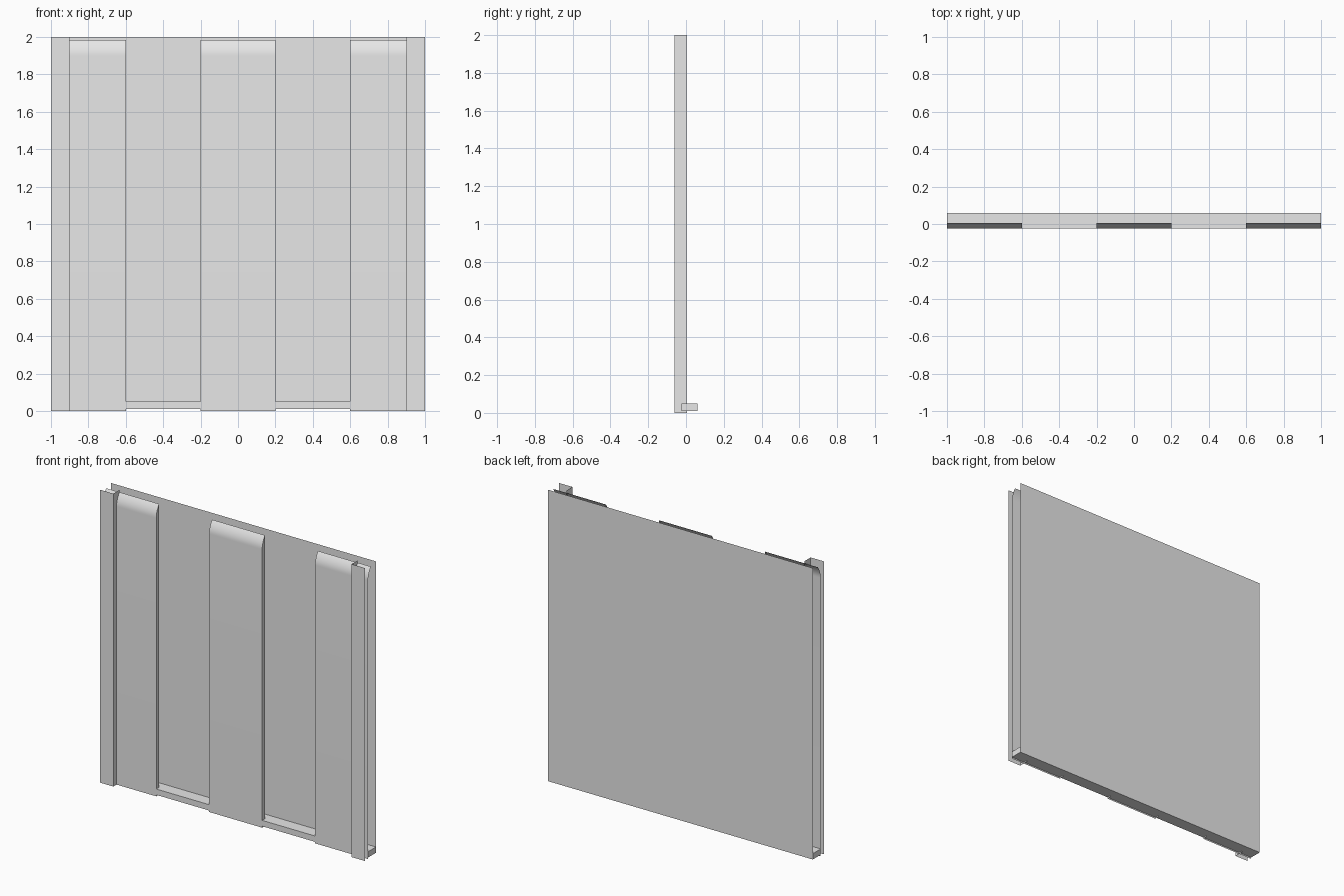
import bpy, bmesh
from mathutils import Vector

cube = bpy.data.objects.get("Cube")
if cube:
    bpy.data.objects.remove(cube, do_unlink=True)

grey = bpy.data.materials.new("light grey")
grey.use_nodes = True
colour = (0.8, 0.8, 0.8, 1)
grey.diffuse_color = colour
grey.node_tree.nodes["Principled BSDF"].inputs["Base Color"].default_value = colour

FRONT, PLANK, SEAM, BACK = -0.06, -0.025, 0.006, 0.06
LEDGE_LOW, LEDGE_TOP, TOP = 0.01, 0.05, 2.0


def finish(name, bm, smooth=False):
    mesh = bpy.data.meshes.new(name)
    bm.to_mesh(mesh)
    bm.free()
    mesh.materials.append(grey)
    obj = bpy.data.objects.new(name, mesh)
    bpy.context.collection.objects.link(obj)
    if smooth:
        bpy.ops.object.select_all(action="DESELECT")
        obj.select_set(True)
        bpy.context.view_layer.objects.active = obj
        bpy.ops.object.shade_smooth_by_angle()
    return obj


def sweep(bm, points, offset):
    """Thin sheet made by moving an open outline along an offset."""
    near = [bm.verts.new(p) for p in points]
    far = [bm.verts.new(Vector(p) + Vector(offset)) for p in points]
    for i in range(len(points) - 1):
        bm.faces.new((near[i], far[i], far[i + 1], near[i + 1]))
    return near, far


# Rear sheet standing on the ledge
bm = bmesh.new()
sweep(bm, [(1, BACK, LEDGE_LOW + 0.04), (1, BACK, TOP)], (-2, 0, 0))
finish("back_panel", bm)

# Ledge along the bottom
bm = bmesh.new()
bmesh.ops.create_cube(bm, size=1)
size = Vector((2, BACK - PLANK, LEDGE_TOP - LEDGE_LOW))
centre = Vector((0, (BACK + PLANK) / 2, (LEDGE_TOP + LEDGE_LOW) / 2))
for v in bm.verts:
    v.co = v.co * size + centre
finish("bottom_ledge", bm)


# Raised planks, curving back at the top, with walls only on their inner edges
def plank(name, x0, x1, walls):
    steps = 8
    curve = [(PLANK, 0)]
    for i in range(steps + 1):
        t = i / steps
        curve.append((PLANK + (SEAM - PLANK) * t * t, 1.9 + 0.085 * t))
    bm = bmesh.new()
    near, far = sweep(bm, [(x0, y, z) for y, z in curve], (x1 - x0, 0, 0))
    if "low" in walls:
        bm.faces.new(near + [bm.verts.new((x0, SEAM, 0))])
    if "high" in walls:
        bm.faces.new([bm.verts.new((x1, SEAM, 0))] + far[::-1])
    finish(name, bm, smooth=True)


plank("right_plank", -1, -0.6, ("high",))
plank("middle_plank", -0.2, 0.2, ("low", "high"))
plank("left_plank", 0.6, 1, ("low",))

# Angle-section posts at both edges
for name, side in (("right_post", -1), ("left_post", 1)):
    outline = [(side, FRONT, 0), (side * 0.9, FRONT, 0), (side * 0.9, SEAM, 0)]
    if side > 0:
        outline.reverse()
    bm = bmesh.new()
    sweep(bm, outline, (0, 0, TOP))
    bmesh.ops.reverse_faces(bm, faces=bm.faces[:])
    finish(name, bm)
